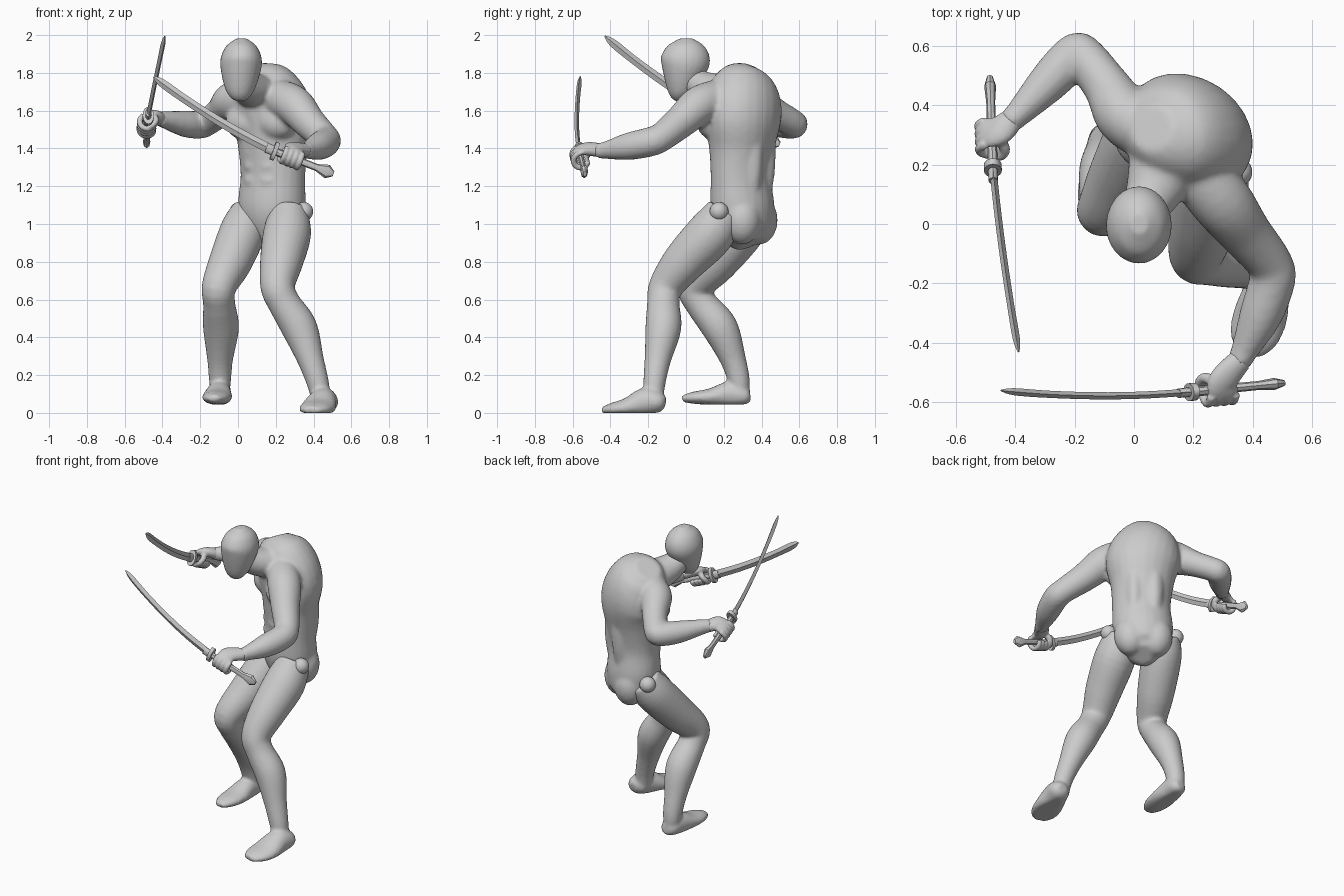
import bpy, bmesh, math
from mathutils import Vector, Matrix

cube = bpy.data.objects.get("Cube")
if cube:
    bpy.data.objects.remove(cube, do_unlink=True)

grey = bpy.data.materials.new("plain grey")
grey.use_nodes = True
grey.diffuse_color = (0.6, 0.6, 0.6, 1)
grey.node_tree.nodes["Principled BSDF"].inputs["Base Color"].default_value = grey.diffuse_color

# Body frame: the trunk is turned towards the model's right
LEFT = Vector((0.835, -0.55, 0))
FORWARD = Vector((-0.55, -0.835, 0))
TRUNK = Vector((0.185, 0.30, 0))
UP = Vector((0, 0, 1))


def trunk_point(side, forward, height):
    return TRUNK + LEFT * side + FORWARD * forward + UP * height


def smooth_path(rows, steps):
    """Catmull-Rom interpolation of rows of numbers."""
    rows = [Vector(r) for r in rows]
    result = []
    for i in range(len(rows) - 1):
        a, b, c, d = rows[max(i - 1, 0)], rows[i], rows[i + 1], rows[min(i + 2, len(rows) - 1)]
        for k in range(steps):
            t = k / steps
            result.append(0.5 * (2 * b + (c - a) * t + (2 * a - 5 * b + 4 * c - d) * t ** 2
                                 + (3 * b - a - 3 * c + d) * t ** 3))
    return result + [rows[-1]]


def loft(bm, rows, side=Vector((1, 0, 0)), sides=24, steps=5, floor=None):
    """Closed tube through rows of x, y, z, half width and optional half depth."""
    rows = [tuple(r) + (r[-1],) if len(r) == 4 else tuple(r) for r in rows]
    path = smooth_path(rows, steps)
    rings = []
    for i, p in enumerate(path):
        ahead, behind = path[min(i + 1, len(path) - 1)], path[max(i - 1, 0)]
        tangent = (Vector(ahead[:3]) - Vector(behind[:3])).normalized()
        depth = tangent.cross(side).normalized()
        width = depth.cross(tangent)
        ring = []
        for k in range(sides):
            angle = math.tau * k / sides
            co = Vector(p[:3]) + width * (math.cos(angle) * p[3]) + depth * (math.sin(angle) * p[4])
            if floor is not None:
                co.z = max(co.z, floor)
            ring.append(bm.verts.new(co))
        rings.append(ring)
    for low, high in zip(rings, rings[1:]):
        for k in range(sides):
            n = (k + 1) % sides
            bm.faces.new((low[k], low[n], high[n], high[k]))
    bm.faces.new(rings[0][::-1])
    bm.faces.new(rings[-1])


def blob(bm, centre, size):
    """Ellipsoid muscle aligned with the trunk; size is side, forward, up."""
    turn = Matrix((LEFT, FORWARD, UP)).transposed().to_4x4()
    matrix = Matrix.Translation(centre) @ turn @ Matrix.Diagonal((*size, 1))
    bmesh.ops.create_uvsphere(bm, u_segments=24, v_segments=14, radius=1, matrix=matrix)


def finish(bm, name, voxel=0, rounds=0):
    bmesh.ops.recalc_face_normals(bm, faces=bm.faces)
    mesh = bpy.data.meshes.new(name)
    bm.to_mesh(mesh)
    bm.free()
    mesh.materials.append(grey)
    obj = bpy.data.objects.new(name, mesh)
    bpy.context.collection.objects.link(obj)
    bpy.ops.object.select_all(action="DESELECT")
    obj.select_set(True)
    bpy.context.view_layer.objects.active = obj
    if voxel:
        remesh = obj.modifiers.new("fuse", "REMESH")
        remesh.mode, remesh.voxel_size, remesh.use_smooth_shade = "VOXEL", voxel, True
        relax = obj.modifiers.new("relax", "SMOOTH")
        relax.factor, relax.iterations = 0.5, rounds
    else:
        bpy.ops.object.shade_smooth_by_angle(angle=math.radians(35))


# Trunk, neck and arms fused into one skin
bm = bmesh.new()
loft(bm, [(0.21, 0.34, 0.895, 0.06, 0.07), (0.195, 0.32, 0.95, 0.14, 0.13),
          (0.18, 0.30, 1.08, 0.185, 0.162), (0.185, 0.29, 1.25, 0.18, 0.15),
          (0.185, 0.295, 1.4, 0.192, 0.166), (0.185, 0.302, 1.56, 0.228, 0.19),
          (0.14, 0.308, 1.68, 0.21, 0.183), (0.085, 0.315, 1.765, 0.155, 0.135),
          (0.06, 0.325, 1.81, 0.085, 0.08)], side=LEFT)
for s in (-1, 1):
    blob(bm, trunk_point(s * 0.1, 0.115, 1.535), (0.115, 0.08, 0.09))   # chest
    blob(bm, trunk_point(s * 0.08, -0.05, 1.02), (0.1, 0.1, 0.13))      # seat
    blob(bm, trunk_point(s * 0.06, -0.08, 1.38), (0.065, 0.08, 0.3))    # lower back
    for row in range(3):
        blob(bm, trunk_point(s * 0.04, 0.13, 1.23 + row * 0.075), (0.055, 0.032, 0.034))
loft(bm, [(0.12, 0.25, 1.69, 0.14, 0.1), (0.07, 0.12, 1.715, 0.1, 0.088),
          (0.03, 0.04, 1.76, 0.073), (0.02, 0.02, 1.82, 0.07)])
loft(bm, [(0.2, 0.19, 1.67, 0.1), (0.295, 0.075, 1.63, 0.104), (0.375, -0.03, 1.54, 0.088),
          (0.455, -0.13, 1.46, 0.077), (0.465, -0.19, 1.435, 0.078), (0.425, -0.31, 1.41, 0.072),
          (0.37, -0.43, 1.39, 0.046), (0.35, -0.47, 1.388, 0.042)], side=UP)
loft(bm, [(0.03, 0.32, 1.67, 0.1), (-0.035, 0.37, 1.65, 0.1), (-0.09, 0.46, 1.595, 0.08),
          (-0.163, 0.555, 1.54, 0.073), (-0.2, 0.568, 1.525, 0.073), (-0.28, 0.485, 1.53, 0.07),
          (-0.395, 0.365, 1.553, 0.045), (-0.425, 0.34, 1.553, 0.042)], side=UP)
finish(bm, "upper_body", 0.012, 8)

# Egg-shaped masked head
bm = bmesh.new()
loft(bm, [(0.005, -0.015, 1.66, 0.035, 0.035), (0.008, -0.025, 1.70, 0.072, 0.07),
          (0.013, -0.015, 1.79, 0.101, 0.108), (0.017, -0.003, 1.87, 0.11, 0.131),
          (0.018, 0, 1.94, 0.082, 0.1), (0.018, 0, 1.982, 0.028, 0.035)])
finish(bm, "head", 0.01, 3)

# Legs with feet
legs = {
    "left_leg": ([(0.27, 0.21, 1.07, 0.1), (0.26, 0.13, 0.95, 0.127), (0.23, -0.01, 0.8, 0.114),
                  (0.21, -0.105, 0.67, 0.092), (0.245, -0.12, 0.58, 0.086), (0.325, -0.12, 0.45, 0.095),
                  (0.385, -0.15, 0.28, 0.07), (0.425, -0.168, 0.15, 0.058), (0.44, -0.17, 0.06, 0.05)],
                 [(0.475, -0.11, 0.05, 0.03), (0.47, -0.14, 0.055, 0.062, 0.055),
                  (0.45, -0.21, 0.06, 0.075, 0.075), (0.425, -0.31, 0.03, 0.092, 0.05),
                  (0.4, -0.39, 0.018, 0.08, 0.035), (0.385, -0.44, 0.012, 0.04, 0.02)], 0.0),
    "right_leg": ([(0.07, 0.36, 1.07, 0.1), (0.03, 0.30, 0.97, 0.122), (-0.04, 0.16, 0.8, 0.114),
                   (-0.1, 0.05, 0.67, 0.092), (-0.1, 0.08, 0.58, 0.085), (-0.09, 0.18, 0.45, 0.095),
                   (-0.095, 0.25, 0.28, 0.068), (-0.095, 0.28, 0.17, 0.058), (-0.095, 0.285, 0.1, 0.05)],
                  [(-0.09, 0.34, 0.09, 0.03), (-0.09, 0.31, 0.09, 0.055, 0.05), (-0.1, 0.24, 0.1, 0.065, 0.07),
                   (-0.11, 0.13, 0.085, 0.078, 0.045), (-0.12, 0.04, 0.08, 0.066, 0.032),
                   (-0.125, -0.02, 0.075, 0.03, 0.018)], 0.045),
}
for name, (leg, foot, floor) in legs.items():
    bm = bmesh.new()
    loft(bm, leg)
    loft(bm, foot, floor=floor)
    finish(bm, name, 0.011, 4)

# Ball joints at the hips
for name, s in (("left_hip_joint", 1), ("right_hip_joint", -1)):
    bm = bmesh.new()
    blob(bm, trunk_point(s * 0.205, 0.015, 1.066), (0.05, 0.05, 0.05))
    finish(bm, name)


def sword(name, pommel, guard, middle, tip):
    """Curved blade, oval guard, grip and flared pommel."""
    pommel, guard, middle, tip = map(Vector, (pommel, guard, middle, tip))
    # a parabolic bow through the middle point keeps the curve even
    bow = middle - (guard + tip) / 2
    rows = []
    for t in (0, 0.25, 0.5, 0.75, 0.93):
        rows.append((*(guard.lerp(tip, t) + bow * (4 * t * (1 - t))), 0.026 - 0.005 * t, 0.012))
    bm = bmesh.new()
    loft(bm, rows + [(*tip, 0.004, 0.003)], side=UP, sides=4, steps=4)
    finish(bm, name + "_blade")
    axis = (pommel - guard).normalized()
    bm = bmesh.new()
    loft(bm, [(*(guard - axis * 0.012), 0.05, 0.03), (*(guard + axis * 0.01), 0.05, 0.03)], UP, steps=1)
    loft(bm, [(*(guard - axis * 0.05), 0.026, 0.016), (*guard, 0.026, 0.016)], UP, 12, 1)
    finish(bm, name + "_guard")
    bm = bmesh.new()
    loft(bm, [(*guard, 0.021, 0.017), (*(pommel - axis * 0.095), 0.019, 0.015),
              (*(pommel - axis * 0.035), 0.038, 0.02), (*pommel, 0.014, 0.01)], UP, 8, 1)
    finish(bm, name + "_grip")


def hand(name, wrist, grip, axis):
    """Palm over the grip with four fingers and a thumb curled round it."""
    wrist, grip, axis = Vector(wrist), Vector(grip), Vector(axis).normalized()
    inward = wrist - grip
    inward = (inward - axis * inward.dot(axis)).normalized()
    above = axis.cross(inward)
    if above.z < 0:
        above.negate()

    def around(angle, radius, along):
        a = math.radians(angle)
        return grip + axis * along + (inward * math.cos(a) + above * math.sin(a)) * radius

    bm = bmesh.new()
    loft(bm, [(*wrist, 0.04, 0.036), (*around(25, 0.06, 0), 0.052, 0.03),
              (*around(75, 0.042, 0), 0.052, 0.02), (*around(110, 0.042, 0), 0.046, 0.014)], side=axis)
    for i in range(4):
        along = (i - 1.5) * 0.029
        loft(bm, [(*around(t, 0.05 - t * 0.00005, along), 0.0155) for t in range(80, 321, 40)],
             side=axis, sides=10, steps=3)
    loft(bm, [(*around(20, 0.05, -0.03), 0.02), (*around(-25, 0.045, -0.05), 0.018),
              (*around(-75, 0.037, -0.06), 0.015), (*around(-120, 0.036, -0.05), 0.012)],
         side=axis, sides=10, steps=3)
    finish(bm, name, 0.006, 2)


sword("left_sword", (0.505, -0.535, 1.265), (0.195, -0.565, 1.385), (-0.126, -0.578, 1.56), (-0.447, -0.56, 1.78))
sword("right_sword", (-0.485, 0.495, 1.42), (-0.475, 0.19, 1.57), (-0.438, -0.12, 1.755), (-0.388, -0.43, 1.995))
hand("left_hand", (0.36, -0.455, 1.39), (0.285, -0.557, 1.35), (0.31, 0.03, -0.12))
hand("right_hand", (-0.41, 0.352, 1.553), (-0.479, 0.29, 1.52), (-0.01, 0.305, -0.15))
